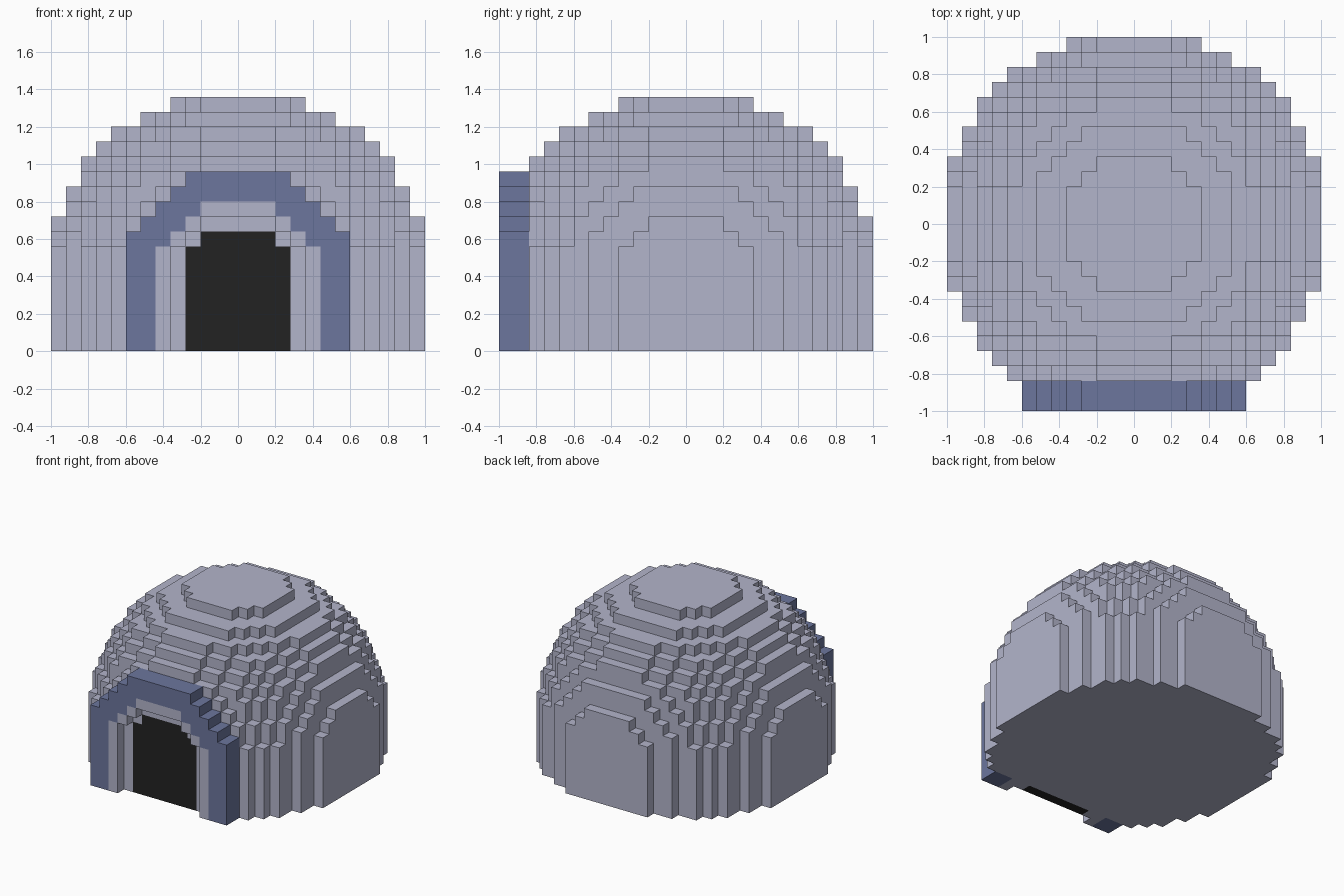
import bpy, bmesh, math
from mathutils import Vector

if "Cube" in bpy.data.objects:
    bpy.data.objects.remove(bpy.data.objects["Cube"])

V = 0.08            # voxel size
R = 13              # dome radius in voxels
SPRING = 4          # layer where straight walls turn into the dome


def material(name, color):
    m = bpy.data.materials.new(name)
    m.diffuse_color = (*color, 1)
    m.use_nodes = True
    m.node_tree.nodes["Principled BSDF"].inputs["Base Color"].default_value = m.diffuse_color
    return m


pale = material("pale lavender", (0.45, 0.46, 0.597))
blue = material("slate blue", (0.150, 0.180, 0.337))
black = material("doorway black", (0.016, 0.016, 0.016))


def in_dome(i, j, k):
    d = max(0, k - SPRING)
    return i * i + j * j + d * d < R * R


def arch_part(i, j, k):
    """Nested stepped arches in the two front layers."""
    d = max(0, k - SPRING)
    r = i * i + d * d
    if j == -11 and r <= 13:
        return "doorway"
    if r <= 20:
        return "dome" if j == -11 else None      # front layer is open here
    if r <= 29:
        return "inner_arch"
    return "outer_arch" if r <= 60 else None


# Sort every voxel into its part
cells = {}
for i in range(-12, 13):
    for j in range(-12, 13):
        for k in range(17):
            if j <= -11:
                part = arch_part(i, j, k)
            else:
                part = "dome" if in_dome(i, j, k) else None
            if part:
                cells[i, j, k] = part

DIRS = [Vector(d) for d in ((1, 0, 0), (-1, 0, 0), (0, 1, 0),
                            (0, -1, 0), (0, 0, 1), (0, 0, -1))]


def build(part, mat):
    """Make the outer skin of one part, merging coplanar squares."""
    bm = bmesh.new()
    for c, p in cells.items():
        if p != part:
            continue
        mid = Vector((c[0], c[1], c[2] + 0.5))
        for n in DIRS:
            if (c[0] + int(n.x), c[1] + int(n.y), c[2] + int(n.z)) in cells:
                continue
            u = Vector((n.y, n.z, n.x))
            w = n.cross(u)
            quad = [mid + n / 2 + (u * a + w * b) / 2
                    for a, b in ((-1, -1), (1, -1), (1, 1), (-1, 1))]
            bm.faces.new([bm.verts.new(q * V) for q in quad])
    bmesh.ops.remove_doubles(bm, verts=bm.verts, dist=0.001)
    bmesh.ops.dissolve_limit(bm, angle_limit=math.radians(1),
                             verts=bm.verts, edges=bm.edges)
    me = bpy.data.meshes.new(part)
    bm.to_mesh(me)
    bm.free()
    me.materials.append(mat)
    ob = bpy.data.objects.new(part, me)
    bpy.context.collection.objects.link(ob)


build("dome", pale)
build("inner_arch", pale)
build("outer_arch", blue)
build("doorway", black)
